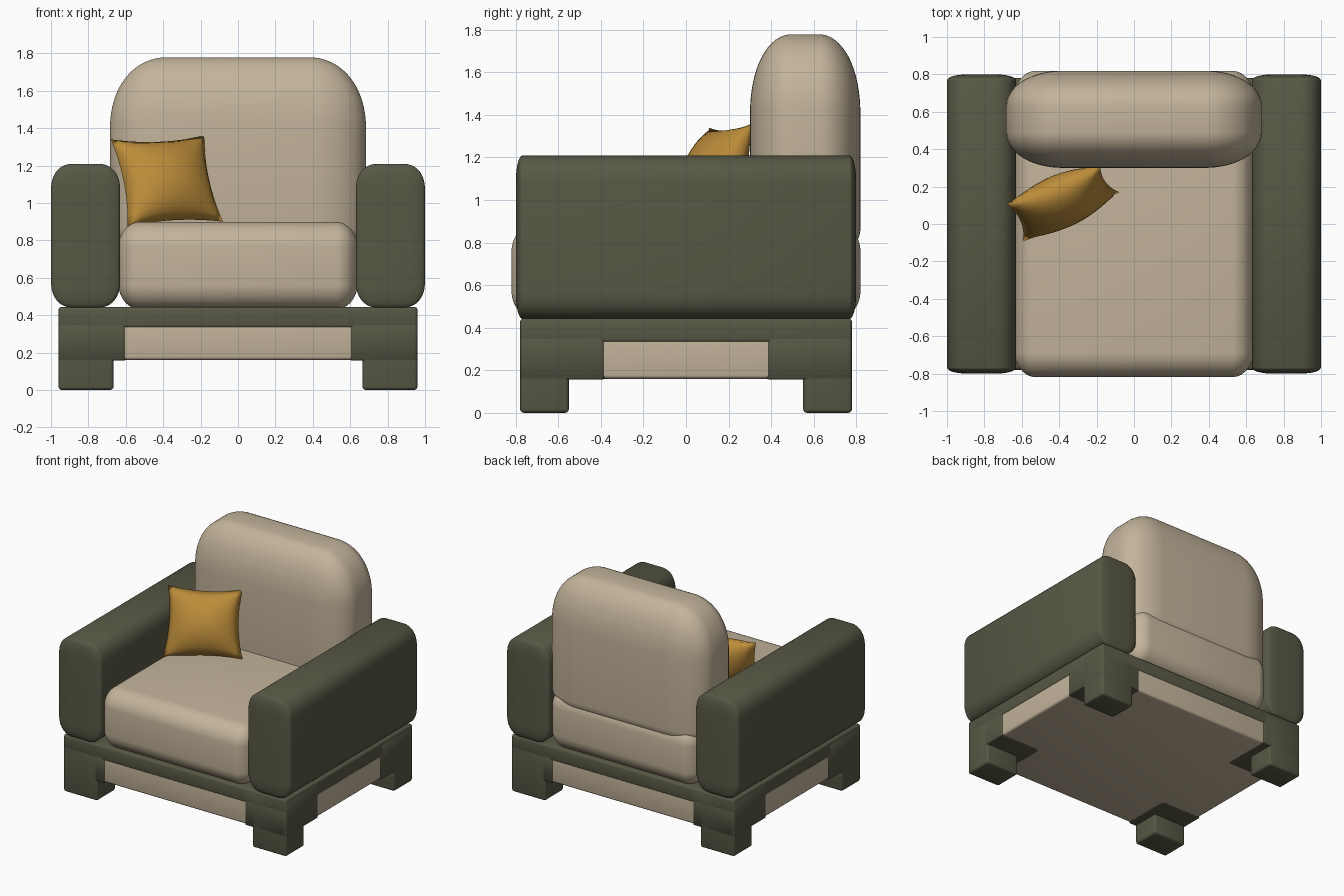
import bpy, bmesh
from mathutils import Vector

if "Cube" in bpy.data.objects:
    bpy.data.objects.remove(bpy.data.objects["Cube"])


def material(name, rgb):
    m = bpy.data.materials.new(name)
    m.diffuse_color = (*rgb, 1)
    m.use_nodes = True
    m.node_tree.nodes["Principled BSDF"].inputs["Base Color"].default_value = m.diffuse_color
    return m


CREAM = material("cream fabric", (0.546, 0.456, 0.328))
GREEN = material("olive green", (0.098, 0.098, 0.061))
YELLOW = material("mustard yellow", (0.50, 0.262, 0.042))


def finish(bm, name, mat):
    bmesh.ops.recalc_face_normals(bm, faces=bm.faces)
    me = bpy.data.meshes.new(name)
    bm.to_mesh(me)
    bm.free()
    me.materials.append(mat)
    for p in me.polygons:
        p.use_smooth = True
    ob = bpy.data.objects.new(name, me)
    bpy.context.collection.objects.link(ob)
    return ob


def rounded(name, mat, lo, hi, r, r_bottom=None, cuts=12, power=1.0):
    """Box from lo to hi with elliptical rounding radii r = (x, y, z)."""
    bm = bmesh.new()
    bmesh.ops.create_cube(bm, size=2)
    bmesh.ops.subdivide_edges(bm, edges=bm.edges, cuts=cuts, use_grid_fill=True)
    for v in bm.verts:
        n = v.co.normalized()
        p = Vector()
        for i in range(3):
            rad = r_bottom if (i == 2 and n.z < 0 and r_bottom) else r[i]
            off = rad * (1 - abs(n[i]) ** power)
            p[i] = hi[i] - off if n[i] > 0 else lo[i] + off
        v.co = p
    return finish(bm, name, mat)


def span(a, b, s):
    return (a, b) if s > 0 else (-b, -a)


SMALL = (0.02, 0.02, 0.02)

# Base: fabric core, top rail, four corner blocks with feet
rounded("base_panel", CREAM, (-0.955, -0.775, 0.16), (0.955, 0.775, 0.42), SMALL, cuts=6)
rounded("base_rail", GREEN, (-0.96, -0.78, 0.33), (0.96, 0.78, 0.445), SMALL, cuts=6)
for sx in (-1, 1):
    for sy in (-1, 1):
        tag = ("right" if sx > 0 else "left") + ("_back" if sy > 0 else "_front")
        x, y = span(0.60, 0.96, sx), span(0.38, 0.78, sy)
        rounded("corner_block_" + tag, GREEN, (x[0], y[0], 0.157), (x[1], y[1], 0.425),
                (0.02, 0.02, 0.005), cuts=6)
        x, y = span(0.665, 0.96, sx), span(0.55, 0.78, sy)
        rounded("foot_" + tag, GREEN, (x[0], y[0], 0), (x[1], y[1], 0.42), SMALL, cuts=6)

# Armrests
for sx in (-1, 1):
    x = span(0.63, 1.0, sx)
    rounded("armrest_" + ("right" if sx > 0 else "left"), GREEN,
            (x[0], -0.8, 0.44), (x[1], 0.8, 1.21), (0.12, 0.035, 0.14), power=0.9)

# Seat and back cushions
rounded("seat_cushion", CREAM, (-0.64, -0.82, 0.43), (0.64, 0.82, 0.90), (0.12, 0.14, 0.14))
rounded("back_cushion", CREAM, (-0.685, 0.30, 0.72), (0.685, 0.82, 1.78),
        (0.31, 0.20, 0.38), r_bottom=0.15, cuts=16, power=0.95)

# Throw pillow: two bulged sheets stretched between four corners
BL, BR = Vector((-0.59, -0.09, 0.87)), Vector((-0.08, 0.17, 0.90))
TL, TR = Vector((-0.68, 0.11, 1.34)), Vector((-0.18, 0.31, 1.36))
normal = (BR - BL).cross(TL - BL).normalized()
bm = bmesh.new()
for side in (-1, 1):
    for v in bmesh.ops.create_grid(bm, x_segments=16, y_segments=16, size=1)["verts"]:
        u, w = v.co.x, v.co.y
        bulge = (max(0, 1 - u * u) * max(0, 1 - w * w)) ** 0.6
        a = (u * (1 - 0.10 * (1 - w * w)) + 1) / 2
        b = (w * (1 - 0.10 * (1 - u * u)) + 1) / 2
        p = BL.lerp(BR, a).lerp(TL.lerp(TR, a), b)
        v.co = p + normal * side * 0.13 * bulge
bmesh.ops.remove_doubles(bm, verts=bm.verts, dist=0.0005)
finish(bm, "throw_pillow", YELLOW)
